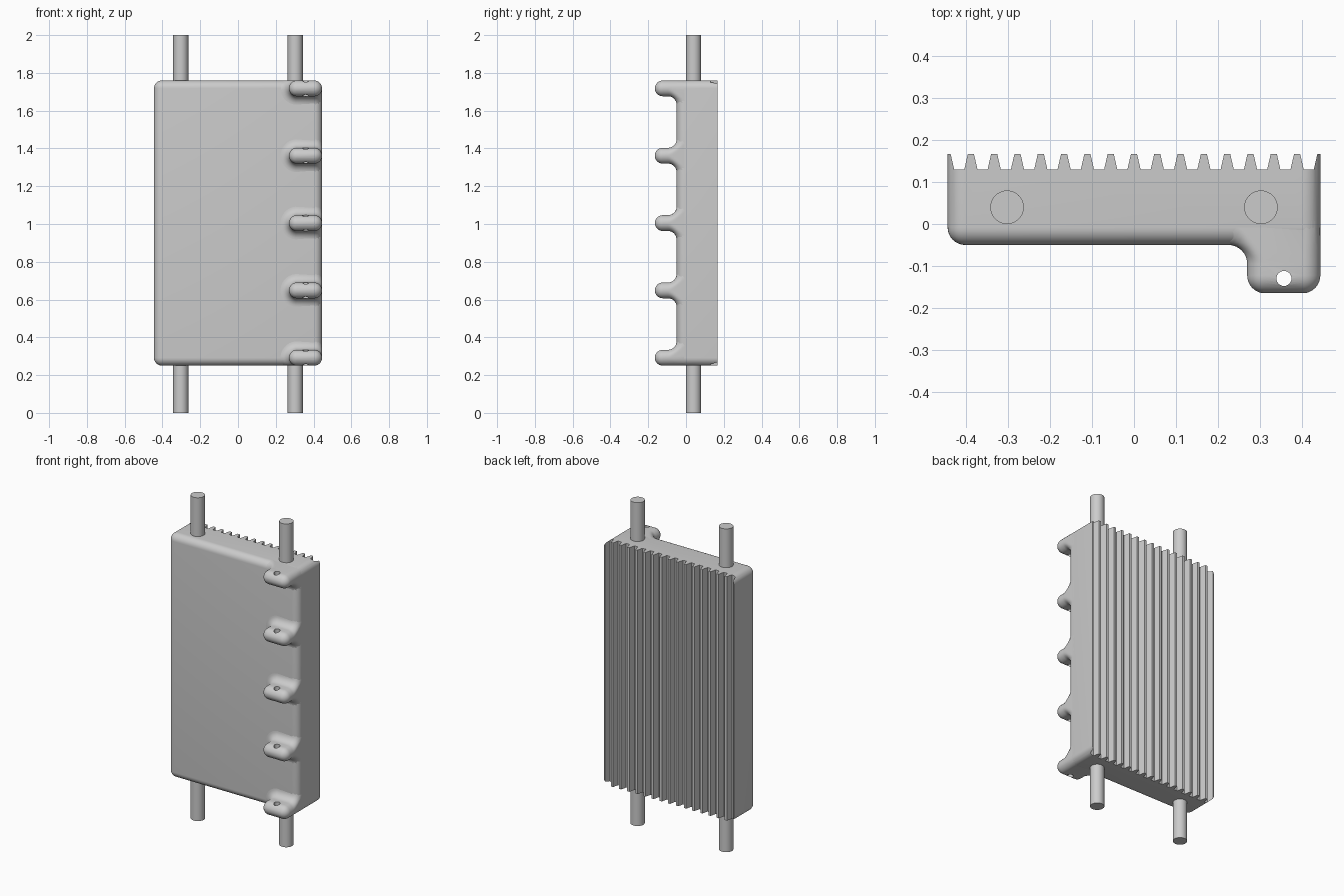
import bpy, bmesh, math
from mathutils import Vector

cube = bpy.data.objects.get("Cube")
if cube:
    bpy.data.objects.remove(cube, do_unlink=True)

grey = bpy.data.materials.new("light grey")
grey.use_nodes = True
colour = (0.6, 0.6, 0.6, 1)
grey.diffuse_color = colour
grey.node_tree.nodes["Principled BSDF"].inputs["Base Color"].default_value = colour

HALF_X, FRONT, BACK = 0.445, -0.05, 0.167
BOTTOM, TOP = 0.25, 1.76
EDGE = 0.042            # rounding radius of body and lugs
TIP = -0.165            # front end of the lugs
FILLET = 0.045


def add_object(name, bm):
    bmesh.ops.recalc_face_normals(bm, faces=bm.faces)
    mesh = bpy.data.meshes.new(name)
    bm.to_mesh(mesh)
    bm.free()
    mesh.materials.append(grey)
    obj = bpy.data.objects.new(name, mesh)
    bpy.context.collection.objects.link(obj)
    return obj


def select(obj):
    bpy.ops.object.select_all(action='DESELECT')
    obj.select_set(True)
    bpy.context.view_layer.objects.active = obj


def cut(obj, cutter):
    select(obj)
    mod = obj.modifiers.new("cut", 'BOOLEAN')
    mod.operation, mod.solver, mod.object = 'DIFFERENCE', 'EXACT', cutter
    bpy.ops.object.modifier_apply(modifier=mod.name)


def smooth(obj, angle=32):
    select(obj)
    bpy.ops.object.shade_smooth_by_angle(angle=math.radians(angle))


def cylinder(name, x, y, z0, z1, radius, sides):
    bm = bmesh.new()
    bmesh.ops.create_cone(bm, cap_ends=True, segments=sides, radius1=radius,
                          radius2=radius, depth=z1 - z0)
    bmesh.ops.translate(bm, verts=bm.verts, vec=(x, y, (z0 + z1) / 2))
    return add_object(name, bm)


# Body: slab rounded everywhere except around the back face
bm = bmesh.new()
bmesh.ops.create_cube(bm, size=1)
for v in bm.verts:
    v.co = Vector((2 * HALF_X * v.co.x,
                   FRONT if v.co.y < 0 else BACK,
                   TOP if v.co.z > 0 else BOTTOM))
round_edges = [e for e in bm.edges if any(v.co.y < 0 for v in e.verts)]
bmesh.ops.bevel(bm, geom=round_edges, offset=EDGE, segments=8, profile=0.5,
                affect='EDGES')
body = add_object("body", bm)

# Vertical grooves across the back
GROOVES = 16
pitch = 2 * HALF_X / GROOVES
bm = bmesh.new()
for i in range(GROOVES):
    x = -HALF_X + (i + 0.5) * pitch
    outline = [(-0.012, 0.13), (0.012, 0.13), (0.0205, BACK),
               (0.0205, 0.2), (-0.0205, 0.2), (-0.0205, BACK)]
    face = bm.faces.new([bm.verts.new((x + dx, y, 0.2)) for dx, y in outline])
    prism = bmesh.ops.extrude_face_region(bm, geom=[face])
    moved = [g for g in prism["geom"] if isinstance(g, bmesh.types.BMVert)]
    bmesh.ops.translate(bm, verts=moved, vec=(0, 0, 1.6))
groove_cutter = add_object("groove_cutter", bm)
cut(body, groove_cutter)
bpy.data.objects.remove(groove_cutter, do_unlink=True)
smooth(body)

# Lug depth profile: (y, radius, flare weight), rounded tip to flared root
STEPS = 8
profile = []
for i in range(1, STEPS + 1):
    a = math.pi / 2 * i / STEPS
    profile.append((TIP + EDGE * (1 - math.cos(a)), EDGE * math.sin(a), 0))
for i in range(STEPS + 1):
    a = math.pi / 2 * i / STEPS
    flare = 1 - math.cos(a)
    profile.append((FRONT - FILLET * (1 - math.sin(a)),
                    EDGE + FILLET * flare, flare))
profile.append((FRONT + 0.015, EDGE + FILLET, 1))


def lug_ring(bm, zc, y, radius, flare, sides=32):
    """Stadium section, kept inside the body outline and following its edges."""
    ring = []
    for k in range(sides):
        a = 2 * math.pi * (k + 0.5) / sides
        core = HALF_X - EDGE if math.cos(a) > 0 else 0.27 + EDGE
        x = min(core + radius * math.cos(a), HALF_X)
        z = min(max(zc + radius * math.sin(a), BOTTOM), TOP)
        dx = max(0, x - (HALF_X - EDGE))
        dz = max(0, z - (TOP - EDGE), BOTTOM + EDGE - z)
        d = math.hypot(dx, dz)
        if d > EDGE:
            x -= dx * (1 - EDGE / d)
            z += math.copysign(dz * (1 - EDGE / d), 1 - z)
            d = EDGE
        sink = EDGE - math.sqrt(EDGE ** 2 - d ** 2)
        ring.append(bm.verts.new((x, y + flare * sink, z)))
    return ring


# Five lugs down the left side, each with a pin hole
hole_cutter = cylinder("hole_cutter", 0.358, -0.13, 0.1, 1.9, 0.018, 24)
for n in range(5):
    zc = BOTTOM + EDGE + n * (TOP - BOTTOM - 2 * EDGE) / 4
    bm = bmesh.new()
    rings = [lug_ring(bm, zc, *p) for p in profile]
    for r0, r1 in zip(rings, rings[1:]):
        for k in range(len(r0)):
            j = (k + 1) % len(r0)
            bm.faces.new((r0[k], r0[j], r1[j], r1[k]))
    bm.faces.new(rings[0])
    bm.faces.new(rings[-1])
    # front cap is closed flat at the tip, so pull its rim onto the end plane
    for v in rings[0]:
        v.co.y = TIP
    lug = add_object(f"lug_{n + 1}", bm)
    cut(lug, hole_cutter)
    smooth(lug, 40)
bpy.data.objects.remove(hole_cutter, do_unlink=True)

# Two rods running through the body
for side, x in (("right", -0.303), ("left", 0.303)):
    smooth(cylinder(f"{side}_rod", x, 0.04, 0, 2, 0.04, 40))
